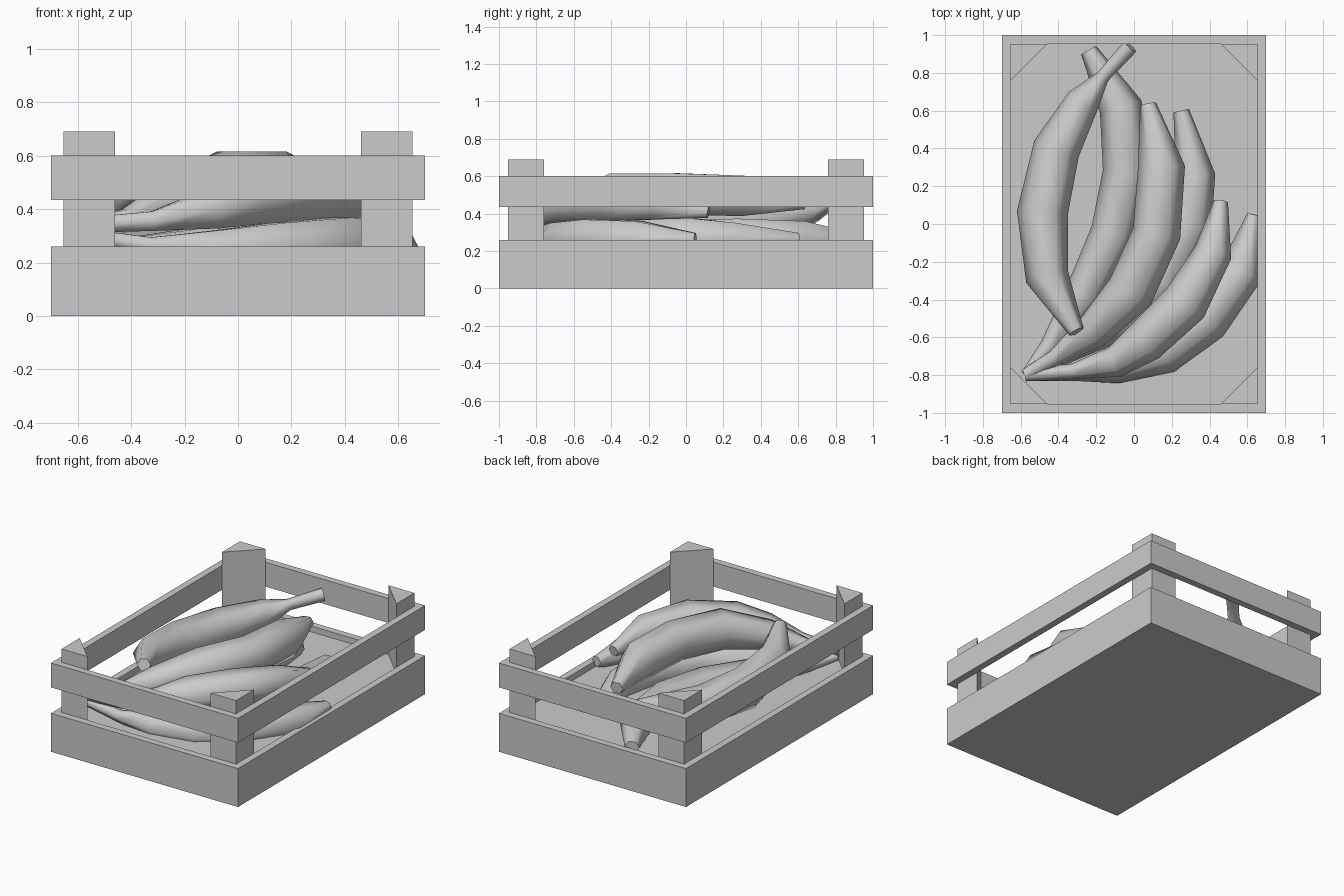
import bpy, bmesh, math
from mathutils import Vector

cube = bpy.data.objects.get("Cube")
if cube:
    bpy.data.objects.remove(cube, do_unlink=True)

grey = bpy.data.materials.new("plain grey")
grey.use_nodes = True
grey.diffuse_color = (0.6, 0.6, 0.6, 1)
grey.node_tree.nodes["Principled BSDF"].inputs["Base Color"].default_value = (0.6, 0.6, 0.6, 1)


def finish(name, bm, smooth=False):
    bmesh.ops.recalc_face_normals(bm, faces=bm.faces)
    mesh = bpy.data.meshes.new(name)
    bm.to_mesh(mesh)
    bm.free()
    mesh.materials.append(grey)
    obj = bpy.data.objects.new(name, mesh)
    bpy.context.collection.objects.link(obj)
    if smooth:
        bpy.ops.object.select_all(action='DESELECT')
        obj.select_set(True)
        bpy.context.view_layer.objects.active = obj
        bpy.ops.object.shade_smooth_by_angle(angle=math.radians(62))
    return obj


def bridge(bm, a, b):
    n = len(a)
    for i in range(n):
        bm.faces.new((a[i], a[(i + 1) % n], b[(i + 1) % n], b[i]))


def prism(name, outline, z0, z1):
    bm = bmesh.new()
    low, high = [[bm.verts.new((x, y, z)) for x, y in outline] for z in (z0, z1)]
    bridge(bm, low, high)
    bm.faces.new(low)
    bm.faces.new(high)
    return finish(name, bm)


def rect(x, y):
    return [(-x, -y), (x, -y), (x, y), (-x, y)]


HX, HY, WALL = 0.70, 1.0, 0.047
IX, IY = HX - WALL, HY - WALL


def frame(name, z0, z1):
    """Closed rectangular ring of planks."""
    bm = bmesh.new()
    rings = [[bm.verts.new((x, y, z)) for x, y in rect(*size)]
             for size, z in (((HX, HY), z0), ((HX, HY), z1), ((IX, IY), z1), ((IX, IY), z0))]
    for i in range(4):
        bridge(bm, rings[i], rings[(i + 1) % 4])
    return finish(name, bm)


# Crate: lower tray, upper rail and floor
frame("lower_planks", 0, 0.26)
frame("upper_planks", 0.435, 0.60)
prism("crate_floor", rect(IX, IY), 0, 0.22)

# Triangular corner posts
LEG = 0.193
for sx, side in ((-1, "right"), (1, "left")):
    for sy, end in ((-1, "front"), (1, "back")):
        corner = [(sx * IX, sy * IY), (sx * (IX - LEG), sy * IY), (sx * IX, sy * (IY - LEG))]
        prism(f"{end}_{side}_post", corner, 0.2, 0.69)


def banana(name, path, sides=6):
    """Tapered curved fruit swept along (x, y, z, radius) stations."""
    bm = bmesh.new()
    pts = [Vector(p[:3]) for p in path]
    rings = []
    for i, p in enumerate(pts):
        tangent = (pts[min(i + 1, len(pts) - 1)] - pts[max(i - 1, 0)]).normalized()
        across = tangent.cross(Vector((0, 0, 1))).normalized()
        up = across.cross(tangent)
        ring = []
        for k in range(sides):
            a = math.tau * k / sides
            ring.append(bm.verts.new(p + path[i][3] * (across * math.cos(a) + up * math.sin(a))))
        rings.append(ring)
    for a, b in zip(rings, rings[1:]):
        bridge(bm, a, b)
    bm.faces.new(rings[0])
    bm.faces.new(rings[-1])
    return finish(name, bm, smooth=True)


# Lower layer of fruit, arched with drooping tips
LOW_STEM = (-0.57, -0.80, 0.30, 0.03)
banana("lower_outer_banana", [LOW_STEM, (-0.33, -0.79, .26, .04), (-0.1, -0.76, .245, .085),
       (0.16, -0.68, .25, .115), (0.38, -0.51, .26, .125), (0.57, -0.25, .26, .115),
       (0.635, 0.05, .265, .036)])
banana("lower_middle_banana", [LOW_STEM, (-0.37, -0.7, .26, .045), (-0.1, -0.53, .25, .1),
       (0.15, -0.3, .26, .125), (0.29, 0.0, .27, .125), (0.325, 0.26, .26, .105),
       (0.25, 0.6, .26, .042)])
banana("lower_inner_banana", [LOW_STEM, (-0.45, -0.65, .27, .05), (-0.27, -0.38, .26, .1),
       (-0.11, -0.05, .26, .12), (-0.04, 0.28, .265, .125), (-0.07, 0.62, .26, .115),
       (-0.24, 0.92, .25, .045)])

# Upper layer of fruit
HIGH_STEM = (-0.575, -0.80, 0.34, 0.033)
banana("upper_outer_banana", [HIGH_STEM, (-0.32, -0.78, .355, .042), (-0.1, -0.73, .40, .085),
       (0.06, -0.62, .445, .115), (0.27, -0.42, .465, .125), (0.42, -0.15, .455, .1),
       (0.46, 0.12, .41, .038)])
banana("upper_inner_banana", [HIGH_STEM, (-0.42, -0.71, .36, .045), (-0.22, -0.57, .44, .095),
       (-0.02, -0.36, .505, .128), (0.12, -0.05, .505, .128), (0.145, 0.3, .495, .125),
       (0.075, 0.635, .46, .042)])

# Single fruit resting on top
banana("top_banana", [(-0.02, 0.94, .505, .042), (-0.165, 0.78, .46, .036),
       (-0.27, 0.65, .42, .09), (-0.41, 0.4, .385, .125), (-0.485, 0.06, .39, .135),
       (-0.46, -0.28, .44, .115), (-0.305, -0.57, .53, .042)])
